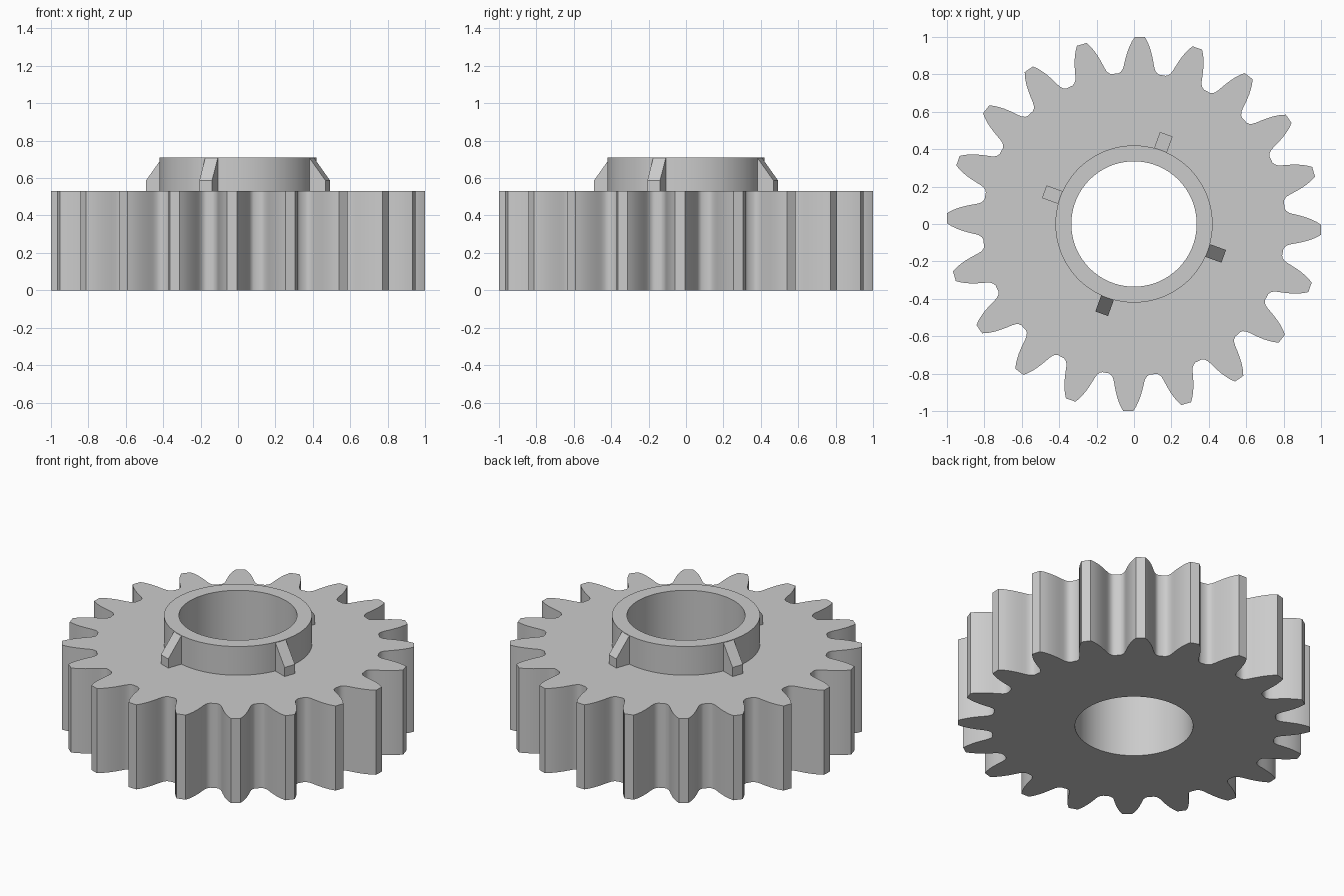
import bpy, bmesh
from math import atan2, hypot, sin, cos, tan, pi, radians
from mathutils import Matrix

cube = bpy.data.objects.get("Cube")
if cube:
    bpy.data.objects.remove(cube, do_unlink=True)

TEETH = 20
TOOTH_ANGLE = radians(88.2)
RIB_ANGLE = radians(70.2)
BODY_TOP, COLLAR_TOP = 0.53, 0.71
BORE, COLLAR = 0.335, 0.42

grey = bpy.data.materials.new("plain grey")
grey.use_nodes = True
grey.diffuse_color = (0.6, 0.6, 0.6, 1)
grey.node_tree.nodes["Principled BSDF"].inputs["Base Color"].default_value = grey.diffuse_color


def finish(name, bm):
    """Turn a bmesh into a named, shaded object."""
    bmesh.ops.recalc_face_normals(bm, faces=bm.faces)
    mesh = bpy.data.meshes.new(name)
    bm.to_mesh(mesh)
    bm.free()
    mesh.materials.append(grey)
    obj = bpy.data.objects.new(name, mesh)
    bpy.context.collection.objects.link(obj)
    bpy.ops.object.select_all(action='DESELECT')
    obj.select_set(True)
    bpy.context.view_layer.objects.active = obj
    bpy.ops.object.shade_smooth_by_angle(angle=radians(30))
    return obj


# Half a tooth, tip to root: distance from the axis, half width
FLANK = [(1.0, 0.027), (0.975, 0.042), (0.95, 0.053), (0.925, 0.062),
         (0.9, 0.069), (0.87, 0.076), (0.845, 0.081), (0.825, 0.087),
         (0.81, 0.097), (0.802, 0.110)]
ROOT = (0.8, 0.8 * tan(pi / TEETH))


def tooth_outline():
    """Polar points (angle, radius) all the way round the gear."""
    half = [(atan2(w, r), hypot(r, w)) for r, w in FLANK]
    root = (atan2(ROOT[1], ROOT[0]), hypot(*ROOT))
    one = [(-a, r) for a, r in reversed(half)] + half + [root]
    return [(TOOTH_ANGLE + 2 * pi * k / TEETH + a, r)
            for k in range(TEETH) for a, r in one]


# Toothed body, raised collar and bore as one closed ring of loops
outline = tooth_outline()
bm = bmesh.new()


def loop(z, radius=None):
    return [bm.verts.new(((radius or r) * cos(a), (radius or r) * sin(a), z))
            for a, r in outline]


loops = [loop(0), loop(BODY_TOP), loop(BODY_TOP, COLLAR),
         loop(COLLAR_TOP, COLLAR), loop(COLLAR_TOP, BORE), loop(0, BORE)]
n = len(outline)
for lower, upper in zip(loops, loops[1:] + loops[:1]):
    for i in range(n):
        j = (i + 1) % n
        bm.faces.new((lower[i], lower[j], upper[j], upper[i]))
finish("gear_body_with_collar", bm)

# Four sloped ribs around the collar
RIB_PROFILE = [(0.39, 0.52), (0.51, 0.52), (0.51, 0.587),
               (0.418, COLLAR_TOP - 0.001), (0.39, COLLAR_TOP - 0.001)]
RIB_WIDTH = 0.072
for k in range(4):
    bm = bmesh.new()
    side = bm.faces.new([bm.verts.new((r, -RIB_WIDTH / 2, z)) for r, z in RIB_PROFILE])
    extruded = bmesh.ops.extrude_face_region(bm, geom=[side], use_keep_orig=True)
    moved = [v for v in extruded["geom"] if isinstance(v, bmesh.types.BMVert)]
    bmesh.ops.translate(bm, verts=moved, vec=(0, RIB_WIDTH, 0))
    bm.transform(Matrix.Rotation(RIB_ANGLE + k * pi / 2, 4, 'Z'))
    finish(f"collar_rib_{k + 1}", bm)
